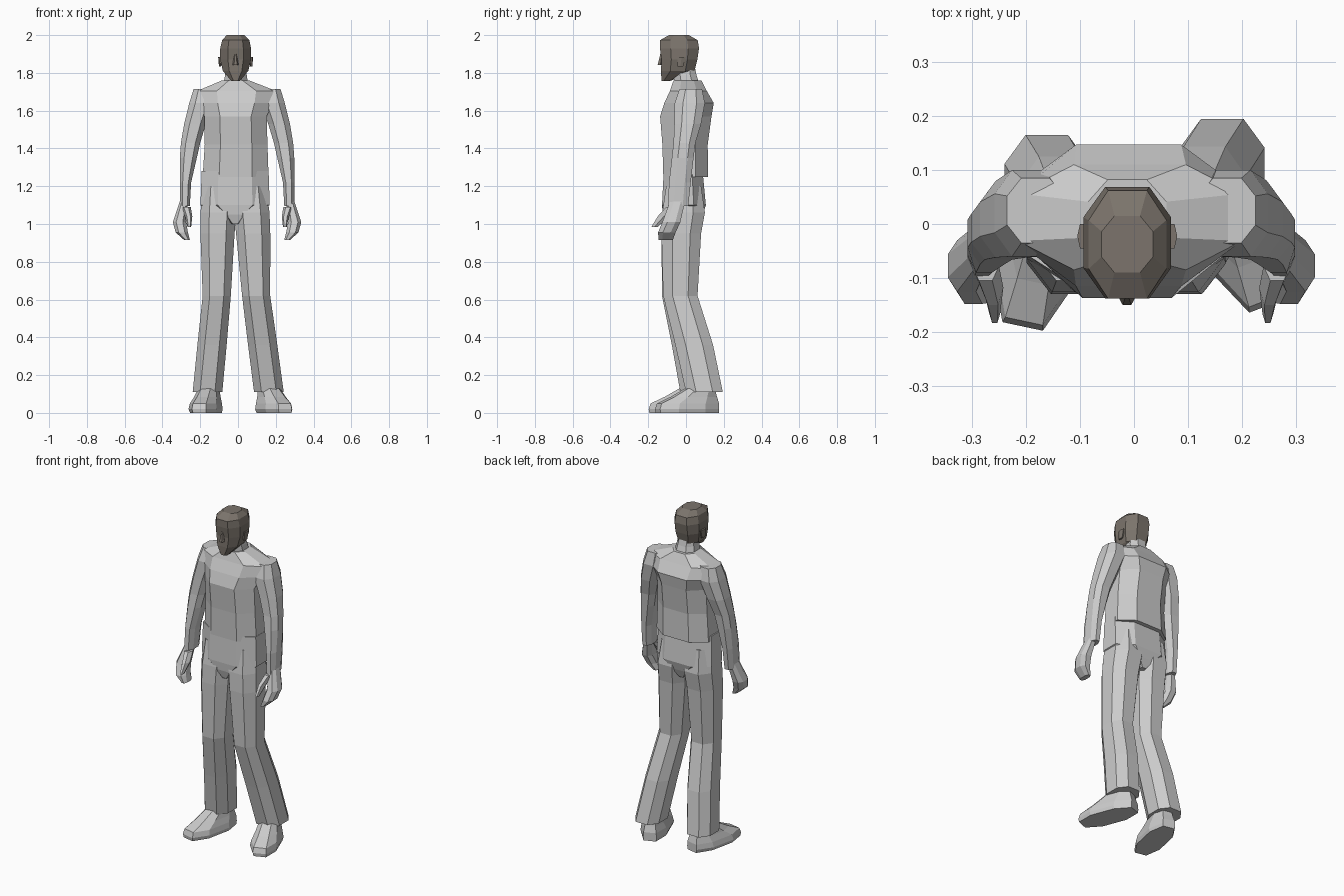
import bpy, bmesh, math
from mathutils import Matrix


def material(name, rgb):
    m = bpy.data.materials.new(name)
    m.diffuse_color = (*rgb, 1)
    return m


GREY = material("light grey", (0.6, 0.6, 0.6))
BROWN = material("dark taupe", (0.2, 0.175, 0.15))

# Eight-sided outline with flat front, back and sides, and a six-sided one
OCT = [(-.5, -1), (.5, -1), (1, -.45), (1, .45), (.5, 1), (-.5, 1), (-1, .45), (-1, -.45)]
HEX = [(-.5, -1), (.5, -1), (1, 0), (.5, 1), (-.5, 1), (-1, 0)]
MID = -0.005


def loft(name, rings, mat=GREY, outline=OCT, mirror=False, shift=None, matrix=None):
    """Skin stacked outlines; each ring is (x0, x1, y0, y1, z)."""
    bm = bmesh.new()
    loops = []
    for x0, x1, y0, y1, z in rings:
        dx, dy = shift(z) if shift else (0, 0)
        loop = []
        for u, v in outline:
            x = (x0 + x1) / 2 + u * (x1 - x0) / 2
            y = (y0 + y1) / 2 + v * (y1 - y0) / 2 + dy
            loop.append(bm.verts.new(((2 * MID - x if mirror else x) + dx, y, z)))
        loops.append(loop)
    n = len(outline)
    for a, b in zip(loops, loops[1:]):
        for i in range(n):
            j = (i + 1) % n
            bm.faces.new((a[i], a[j], b[j], b[i]))
    bm.faces.new(loops[0])
    bm.faces.new(loops[-1])
    if matrix:
        bm.transform(matrix)
    bmesh.ops.recalc_face_normals(bm, faces=bm.faces)
    me = bpy.data.meshes.new(name)
    bm.to_mesh(me)
    bm.free()
    me.materials.append(mat)
    ob = bpy.data.objects.new(name, me)
    bpy.context.collection.objects.link(ob)
    return ob


# Jacket body
loft("jacket", [
    (-.187, .162, -.12, .116, 1.25),
    (-.176, .156, -.125, .115, 1.42),
    (-.178, .152, -.137, .135, 1.57),
    (-.205, .185, -.115, .147, 1.64),
    (-.215, .20, -.085, .11, 1.705),
    (-.085, .06, -.066, .082, 1.76)])

# Collar and neck
loft("collar", [
    (-.08, .055, -.06, .075, 1.73),
    (-.068, .046, -.064, .055, 1.79),
    (-.06, .035, -.06, .045, 1.84)])

# Trouser seat, tapering to the crotch
loft("trouser_seat", [
    (-.192, .162, -.118, .088, 1.28),
    (-.199, .168, -.127, .105, 1.10),
    (-.11, .08, -.123, .09, 1.05),
    (-.04, .01, -.11, .07, 1.0)])

# Arms, hands, thumbs and legs, mirrored
ARM = [
    (-.235, -.13, -.035, .085, 1.715),
    (-.258, -.13, -.06, .10, 1.64),
    (-.285, -.17, -.062, .08, 1.53),
    (-.302, -.20, -.066, .05, 1.43),
    (-.308, -.218, -.075, .04, 1.35),
    (-.308, -.248, -.09, .025, 1.22),
    (-.308, -.255, -.095, .012, 1.095)]
HAND = [
    (-.308, -.264, -.085, -.005, 1.12),
    (-.345, -.275, -.125, -.03, 1.01),
    (-.33, -.265, -.148, -.055, .955),
    (-.285, -.255, -.145, -.07, .915)]
THUMB = [
    (-.30, -.25, -.105, -.05, 1.09),
    (-.28, -.242, -.15, -.085, 1.04),
    (-.268, -.248, -.183, -.15, .985)]
# Thighs lean on the seat; the top ring sits inside it
LEG = [
    (-.185, -.02, -.105, .08, 1.20),
    (-.199, -.010, -.126, .10, 1.06),
    (-.199, -.018, -.13, .08, .95),
    (-.187, -.038, -.127, .055, .62),
    (-.215, -.06, -.075, .125, .36),
    (-.24, -.083, -.03, .165, .11)]


def stance(z):
    """The left leg stands a little further back and outwards at the hem."""
    return .016 - .036 * z, .035 * max(0, 1 - z / .75)


for side, flip in (("right", False), ("left", True)):
    loft(side + "_sleeve", ARM, mirror=flip)
    loft(side + "_hand", HAND, mirror=flip)
    loft(side + "_thumb", THUMB, outline=HEX, mirror=flip)
    loft(side + "_trouser_leg", LEG, mirror=flip, shift=stance if flip else None)

# Shoes turned outwards, wide at the toe
SHOE = [
    (-.07, .07, -.222, .11, 0),
    (-.078, .075, -.225, .11, .02),
    (-.072, .07, -.215, .11, .05),
    (-.06, .06, -.14, .10, .085),
    (-.05, .05, -.06, .09, .13)]
for side, x, y, turn in (("right", -.158, .03, -12), ("left", .17, .06, 21)):
    loft(side + "_shoe", SHOE,
         matrix=Matrix.Translation((x, y, 0)) @ Matrix.Rotation(math.radians(turn), 4, 'Z'))

# Head with a narrow chin
loft("head", [
    (-.035, .01, -.13, -.085, 1.757),
    (-.08, .054, -.132, .045, 1.81),
    (-.094, .069, -.13, .06, 1.87),
    (-.094, .069, -.138, .069, 1.93),
    (-.084, .06, -.138, .062, 1.973),
    (-.06, .035, -.09, .015, 2.0)], BROWN)

# Nose and ears
loft("nose", [
    (-.029, .003, -.150, -.12, 1.843),
    (-.019, -.007, -.136, -.12, 1.90)], BROWN, HEX)
for side, x in (("right", -.095), ("left", .07)):
    loft(side + "_ear", [
        (x - .006, x + .006, -.045, -.015, 1.835),
        (x - .010, x + .010, -.045, .0, 1.885)], BROWN, HEX)
